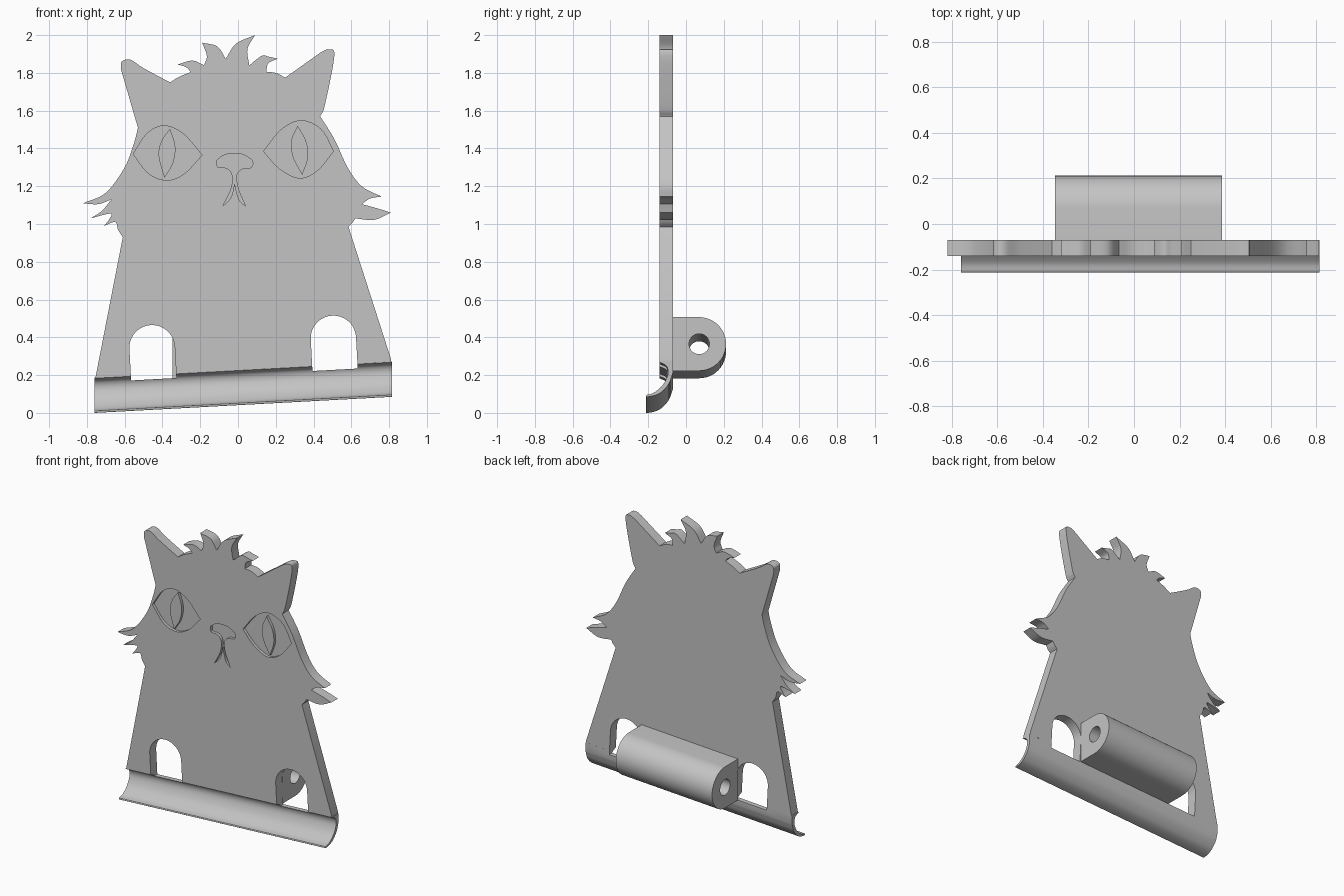
import bpy, bmesh
from math import sin, cos, pi, radians
from mathutils import Vector

cube = bpy.data.objects.get("Cube")
if cube:
    bpy.data.objects.remove(cube, do_unlink=True)

grey = bpy.data.materials.new("plain grey")
grey.use_nodes = True
colour = (0.55, 0.55, 0.55, 1)
grey.diffuse_color = colour
grey.node_tree.nodes["Principled BSDF"].inputs["Base Color"].default_value = colour

FRONT, BACK = -0.14, -0.07
TILT = radians(3.1)
SLOPE, RISE = 0.054, 0.041


def upright(u, v, w):
    """Profile in the front plane, depth along y."""
    return Vector((u, w, v))


def lengthwise(u, v, w):
    """Profile across the width, following the sloping base line."""
    return Vector((w, u, v + RISE + SLOPE * w))


def smooth_run(points, steps=6):
    """Smooth curve through the points, without the last one."""
    p = [Vector(q) for q in points]
    if len(p) == 2:
        return p[:1]
    p = [2 * p[0] - p[1]] + p + [2 * p[-1] - p[-2]]
    out = []
    for a, b, c, d in zip(p, p[1:], p[2:], p[3:]):
        for i in range(steps):
            t = i / steps
            out.append(b + (c - a) * t / 2
                       + (2 * a - 5 * b + 4 * c - d) * t * t / 2
                       + (3 * b - a - 3 * c + d) * t ** 3 / 2)
    return out


def outline(runs):
    """Closed outline of smooth runs that meet at sharp corners."""
    pts = []
    for i, run in enumerate(runs):
        pts += smooth_run(run + [runs[(i + 1) % len(runs)][0]])
    return pts


def arc(cx, cy, r, start, end, n=24):
    return [(cx + r * cos(start + (end - start) * i / n),
             cy + r * sin(start + (end - start) * i / n)) for i in range(n + 1)]


def prism(name, pts, near, far, place):
    bm = bmesh.new()
    rings = [[bm.verts.new(place(u, v, w)) for u, v in pts] for w in (near, far)]
    bm.faces.new(rings[0])
    bm.faces.new(rings[1])
    n = len(pts)
    for i in range(n):
        j = (i + 1) % n
        bm.faces.new((rings[0][i], rings[0][j], rings[1][j], rings[1][i]))
    bmesh.ops.recalc_face_normals(bm, faces=bm.faces)
    mesh = bpy.data.meshes.new(name)
    bm.to_mesh(mesh)
    bm.free()
    mesh.materials.append(grey)
    obj = bpy.data.objects.new(name, mesh)
    bpy.context.collection.objects.link(obj)
    return obj


def activate(obj):
    bpy.ops.object.select_all(action='DESELECT')
    obj.select_set(True)
    bpy.context.view_layer.objects.active = obj


def cut(target, cutter):
    cutter.hide_render = True
    mod = target.modifiers.new("cut", 'BOOLEAN')
    mod.operation, mod.solver, mod.object = 'DIFFERENCE', 'EXACT', cutter
    activate(target)
    bpy.ops.object.modifier_apply(modifier=mod.name)


# Cat silhouette: each run ends in a sharp corner where the next begins
left_side = [
    [(-.755, .185)], [(-.61, .93), (-.635, .97), (-.65, 1.01)],
    [(-.71, .99), (-.685, 1.02), (-.675, 1.055)],
    [(-.78, 1.03), (-.72, 1.07), (-.67, 1.13)],
]
left_cheek = [
    [(-.67, 1.13), (-.74, 1.105)],
    [(-.82, 1.11), (-.7, 1.165), (-.6, 1.3), (-.55, 1.43)],
    [(-.53, 1.51)], [(-.62, 1.82), (-.615, 1.86), (-.57, 1.87), (-.5, 1.825)],
]
hair = [
    [(-.36, 1.75), (-.31, 1.78)], [(-.25, 1.805), (-.275, 1.83)],
    [(-.32, 1.845), (-.24, 1.865)], [(-.18, 1.84), (-.165, 1.89)],
    [(-.19, 1.96), (-.11, 1.94)], [(-.065, 1.875), (-.01, 1.955)],
    [(.09, 2.0), (.05, 1.925)], [(.06, 1.84), (.125, 1.89), (.165, 1.885)],
    [(.21, 1.875), (.16, 1.85)], [(.15, 1.805), (.2, 1.8)],
]
right_side = [
    [(.25, 1.775)], [(.44, 1.91), (.48, 1.925), (.51, 1.89), (.46, 1.63)],
    [(.435, 1.57), (.51, 1.45), (.58, 1.3), (.655, 1.2)],
    [(.76, 1.145), (.7, 1.135)], [(.655, 1.105), (.73, 1.085)],
    [(.81, 1.06), (.72, 1.022)], [(.62, 1.03), (.605, 1.005)],
    [(.585, .985)], [(.81, .285)], [(.81, .27)],
]
# The last cheek run already starts at the end of the previous run
left_side[-1] = left_side[-1][:-1]
plate = prism("cat_plate", outline(left_side + left_cheek + hair + right_side),
              FRONT, BACK, upright)

# Curved lip along the base
inner = [(-.21, .01), (-.17, .022), (-.125, .06), (-.1, .105),
         (-.095, .14), (-.108, .168), (FRONT, .185)]
outer = [(BACK, .185), (BACK, .125), (-.09, .07), (-.13, .025),
         (-.17, .006), (-.21, 0)]
lip = prism("base_lip", outline([inner, [outer[0]], outer[1:]]),
            -.76, .815, lengthwise)

# Two arched openings through plate and lip
for side, cx, cz in (("right", -.455, .345), ("left", .505, .395)):
    arch = arc(0, 0, .12, 0, pi) + [(-.12, -.167), (.12, -.167)]
    arch = [(cx + u * cos(TILT) - v * sin(TILT),
             cz + u * sin(TILT) + v * cos(TILT)) for u, v in arch]
    cutter = prism(side + "_arch_cutter", arch, -.3, .005 + BACK, upright)
    cut(plate, cutter)
    cut(lip, cutter)
    bpy.data.objects.remove(cutter, do_unlink=True)

# Engraved eyes with raised slit pupils
FLOOR = FRONT + .02
eyes = {
    "right": ([[(-.555, 1.37), (-.48, 1.48), (-.39, 1.52), (-.29, 1.477)],
               [(-.19, 1.365), (-.28, 1.27), (-.37, 1.232), (-.47, 1.265)]],
              [[(-.36, 1.505), (-.405, 1.44), (-.42, 1.36)],
               [(-.39, 1.245), (-.345, 1.32), (-.332, 1.41)]]),
    "left": ([[(.135, 1.385), (.23, 1.5), (.335, 1.547), (.44, 1.5)],
              [(.505, 1.385), (.42, 1.283), (.325, 1.243), (.22, 1.293)]],
             [[(.315, 1.52), (.282, 1.44), (.292, 1.35)],
              [(.34, 1.26), (.37, 1.35), (.36, 1.44)]]),
}
parts = [plate, lip]
for side, (eye, pupil) in eyes.items():
    cutter = prism(side + "_eye_cutter", outline(eye), FRONT - .1, FLOOR, upright)
    cut(plate, cutter)
    bpy.data.objects.remove(cutter, do_unlink=True)
    parts.append(prism(side + "_pupil", outline(pupil), FRONT, FLOOR, upright))

# Engraved nose and mouth
nose = [
    [(-.11, 1.34), (-.07, 1.366), (-.02, 1.374), (.03, 1.366), (.075, 1.335),
     (.07, 1.3), (.025, 1.293), (-.003, 1.27), (-.008, 1.235), (.005, 1.175)],
    [(.04, 1.095), (.005, 1.13)], [(-.018, 1.215), (-.038, 1.14)],
    [(-.082, 1.093), (-.04, 1.175), (-.028, 1.235), (-.037, 1.275),
     (-.065, 1.297), (-.108, 1.303)],
]
cutter = prism("nose_cutter", outline(nose), FRONT - .1, FLOOR, upright)
cut(plate, cutter)
bpy.data.objects.remove(cutter, do_unlink=True)

# Rounded hinge barrel on the back, bored along its length
CY, CZ, R = .07, .303, .142
barrel = prism("hinge_barrel", [(BACK, CZ - R)] + arc(CY, CZ, R, -pi / 2, pi / 2)
               + [(BACK, CZ + R)], -.347, .387, lengthwise)
bore = prism("bore_cutter", arc(CY, CZ, .054, 0, 2 * pi, 32)[:-1], -.6, .6, lengthwise)
cut(barrel, bore)
bpy.data.objects.remove(bore, do_unlink=True)
parts.append(barrel)

for part in parts:
    activate(part)
    bpy.ops.object.shade_smooth_by_angle(angle=radians(30))
